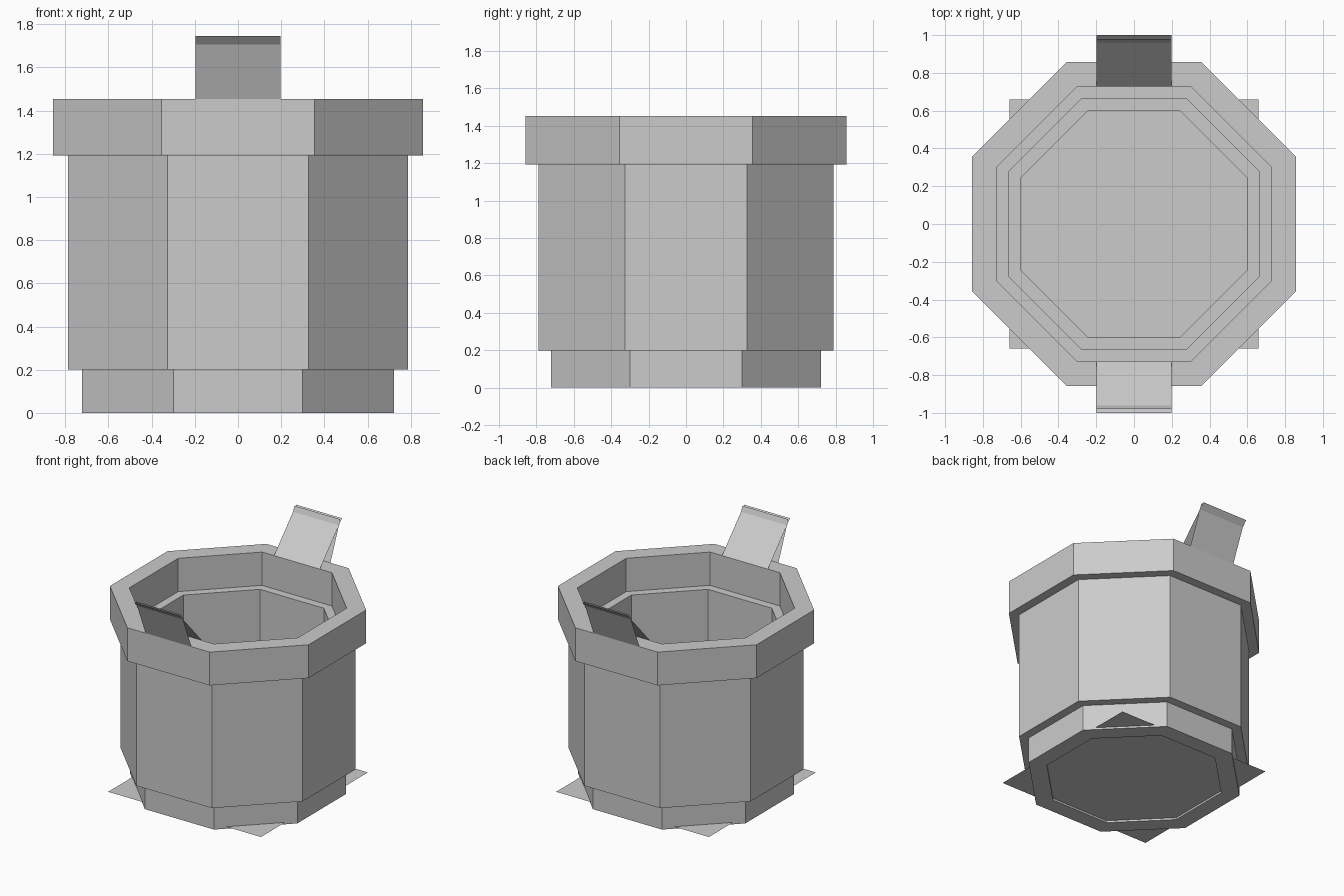
import bpy
import bmesh
import math
from mathutils import Matrix, Vector

cube = bpy.data.objects.get("Cube")
if cube:
    bpy.data.objects.remove(cube, do_unlink=True)

SIDES = 8

# Single plain grey
grey = bpy.data.materials.new("light_grey")
grey.use_nodes = True
colour = (0.6, 0.6, 0.6, 1)
grey.diffuse_color = colour
grey.node_tree.nodes["Principled BSDF"].inputs["Base Color"].default_value = colour


def add_object(name, bm):
    mesh = bpy.data.meshes.new(name)
    bm.to_mesh(mesh)
    bm.free()
    mesh.materials.append(grey)
    obj = bpy.data.objects.new(name, mesh)
    bpy.context.collection.objects.link(obj)
    return obj


def ring(bm, flat_radius, z):
    """Octagon with its flats facing the axes."""
    radius = flat_radius / math.cos(math.pi / SIDES)
    angles = [2 * math.pi * (i + 0.5) / SIDES for i in range(SIDES)]
    return [bm.verts.new((radius * math.cos(a), radius * math.sin(a), z)) for a in angles]


def octagonal_tube(name, outer, inner, bottom, top):
    bm = bmesh.new()
    loops = [ring(bm, outer, bottom), ring(bm, outer, top),
             ring(bm, inner, top), ring(bm, inner, bottom)]
    for k in range(4):
        a, b = loops[k], loops[(k + 1) % 4]
        for i in range(SIDES):
            j = (i + 1) % SIDES
            bm.faces.new((a[i], a[j], b[j], b[i]))
    bmesh.ops.recalc_face_normals(bm, faces=bm.faces)
    return add_object(name, bm)


def sheet(name, half_width, low, high, turn):
    """Thin slanted sheet between two (y, z) points, turned about z."""
    bm = bmesh.new()
    corners = [(-half_width, *low), (half_width, *low),
               (half_width, *high), (-half_width, *high)]
    spin = Matrix.Rotation(turn, 3, "Z")
    bm.faces.new([bm.verts.new(spin @ Vector(c)) for c in corners])
    return add_object(name, bm)


# Stacked pot walls
base_z, rim_z, top_z = 0.2, 1.193, 1.453
octagonal_tube("base", 0.722, 0.597, 0, base_z)
octagonal_tube("body", 0.788, 0.665, base_z, rim_z)
octagonal_tube("rim", 0.858, 0.728, rim_z, top_z)

# Square floor sheet poking out under the base
bm = bmesh.new()
bmesh.ops.create_grid(bm, x_segments=1, y_segments=1, size=0.66,
                      matrix=Matrix.Translation((0, 0, 0.015)))
add_object("floor", bm)

# Crossed handle sheets at front and back
for side, turn in (("back", 0), ("front", math.pi)):
    sheet(side + "_handle_inner", 0.198, (0.728, top_z), (1.0, 1.747), turn)
    sheet(side + "_handle_outer", 0.198, (0.858, top_z), (0.979, 1.747), turn)
